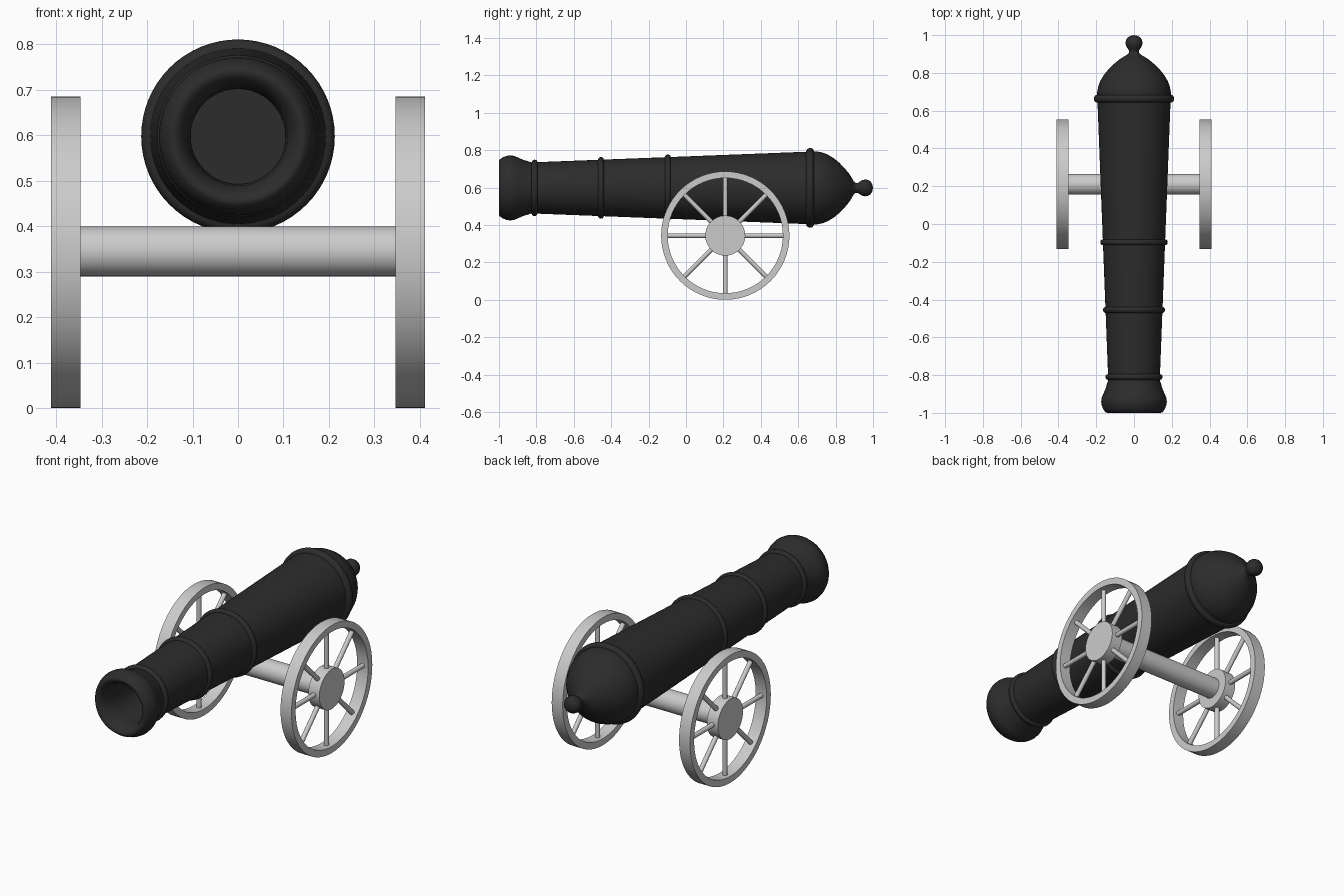
import bpy, bmesh, math
from mathutils import Matrix, Vector

if "Cube" in bpy.data.objects:
    bpy.data.objects.remove(bpy.data.objects["Cube"])


def material(name, c):
    m = bpy.data.materials.new(name)
    m.diffuse_color = (c, c, c, 1)
    m.use_nodes = True
    m.node_tree.nodes["Principled BSDF"].inputs["Base Color"].default_value = m.diffuse_color
    return m


iron = material("dark iron", 0.025)
grey = material("light grey", 0.6)


def finish(name, bm, mat, angle=40):
    bmesh.ops.recalc_face_normals(bm, faces=bm.faces)
    me = bpy.data.meshes.new(name)
    bm.to_mesh(me)
    bm.free()
    ob = bpy.data.objects.new(name, me)
    bpy.context.collection.objects.link(ob)
    me.materials.append(mat)
    bpy.ops.object.select_all(action='DESELECT')
    ob.select_set(True)
    bpy.context.view_layer.objects.active = ob
    bpy.ops.object.shade_smooth_by_angle(angle=math.radians(angle))
    return ob


def lathe(name, profile, axis, centre, mat, seg=64, closed=False, angle=40):
    """Revolve (position along axis, radius) points around the x or y axis."""
    bm = bmesh.new()
    rings = []
    for t, r in profile:
        ring = []
        for i in range(seg if r > 1e-6 else 1):
            a = 2 * math.pi * i / seg
            u, v = r * math.cos(a), r * math.sin(a)
            p = (t, u, v) if axis == 'x' else (u, t, v)
            ring.append(bm.verts.new(Vector(p) + Vector(centre)))
        rings.append(ring)
    pairs = list(zip(rings, rings[1:]))
    if closed:
        pairs.append((rings[-1], rings[0]))
    for a, b in pairs:
        for i in range(seg):
            vs = []
            for v in (a[i % len(a)], a[(i + 1) % len(a)], b[(i + 1) % len(b)], b[i % len(b)]):
                if v not in vs:
                    vs.append(v)
            bm.faces.new(vs)
    return finish(name, bm, mat, angle)


# Barrel: bore, flared muzzle, tapered body with raised bands, domed breech and knob
def body_r(y):
    return 0.137 + (y + 0.81) / 1.473 * 0.057


profile = [(-0.6, 0), (-0.6, 0.104), (-0.9, 0.105), (-0.95, 0.109), (-0.98, 0.119),
           (-0.993, 0.13), (-1.0, 0.142), (-0.997, 0.151), (-0.98, 0.163), (-0.96, 0.171),
           (-0.94, 0.174), (-0.92, 0.171), (-0.9, 0.163), (-0.87, 0.15), (-0.84, 0.141)]
for y, h in ((-0.81, 0.014), (-0.455, 0.014), (-0.097, 0.014), (0.663, 0.019)):
    w = h * 1.1
    for k in range(9):
        a = math.pi * k / 8
        yy = y - w * math.cos(a)
        profile.append((yy, body_r(yy) + h * math.sin(a)))
profile += [(0.70, 0.195), (0.73, 0.189), (0.76, 0.177), (0.79, 0.159), (0.82, 0.134),
            (0.85, 0.103), (0.87, 0.079), (0.885, 0.056), (0.897, 0.035), (0.908, 0.026),
            (0.918, 0.026), (0.93, 0.034), (0.943, 0.042), (0.957, 0.045), (0.972, 0.043),
            (0.985, 0.036), (0.995, 0.022), (1.0, 0)]
lathe("barrel", profile, 'y', (0, 0, 0.598), iron, angle=60)

# Axle
WY, WZ = 0.21, 0.343
lathe("axle", [(-0.35, 0), (-0.35, 0.055), (0.35, 0.055), (0.35, 0)], 'x', (0, WY, WZ + 0.002), grey)

# Wheels: rim, hub and eight spokes on each side
T = 0.0325
for side, s in (("left", -1), ("right", 1)):
    c = (s * 0.3785, WY, WZ)
    lathe(side + "_wheel_rim", [(-T, 0.308), (-T, 0.343), (T, 0.343), (T, 0.308)],
          'x', c, grey, closed=True)
    lathe(side + "_wheel_hub", [(-T, 0), (-T, 0.107), (T, 0.107), (T, 0)], 'x', c, grey)
    bm = bmesh.new()
    for i in range(8):
        m = (Matrix.Translation(c) @ Matrix.Rotation(i * math.pi / 4, 4, 'X')
             @ Matrix.Translation((0, 0, 0.207)))
        bmesh.ops.create_cone(bm, cap_ends=True, segments=16, radius1=0.0125,
                              radius2=0.0125, depth=0.215, matrix=m)
    finish(side + "_wheel_spokes", bm, grey)
